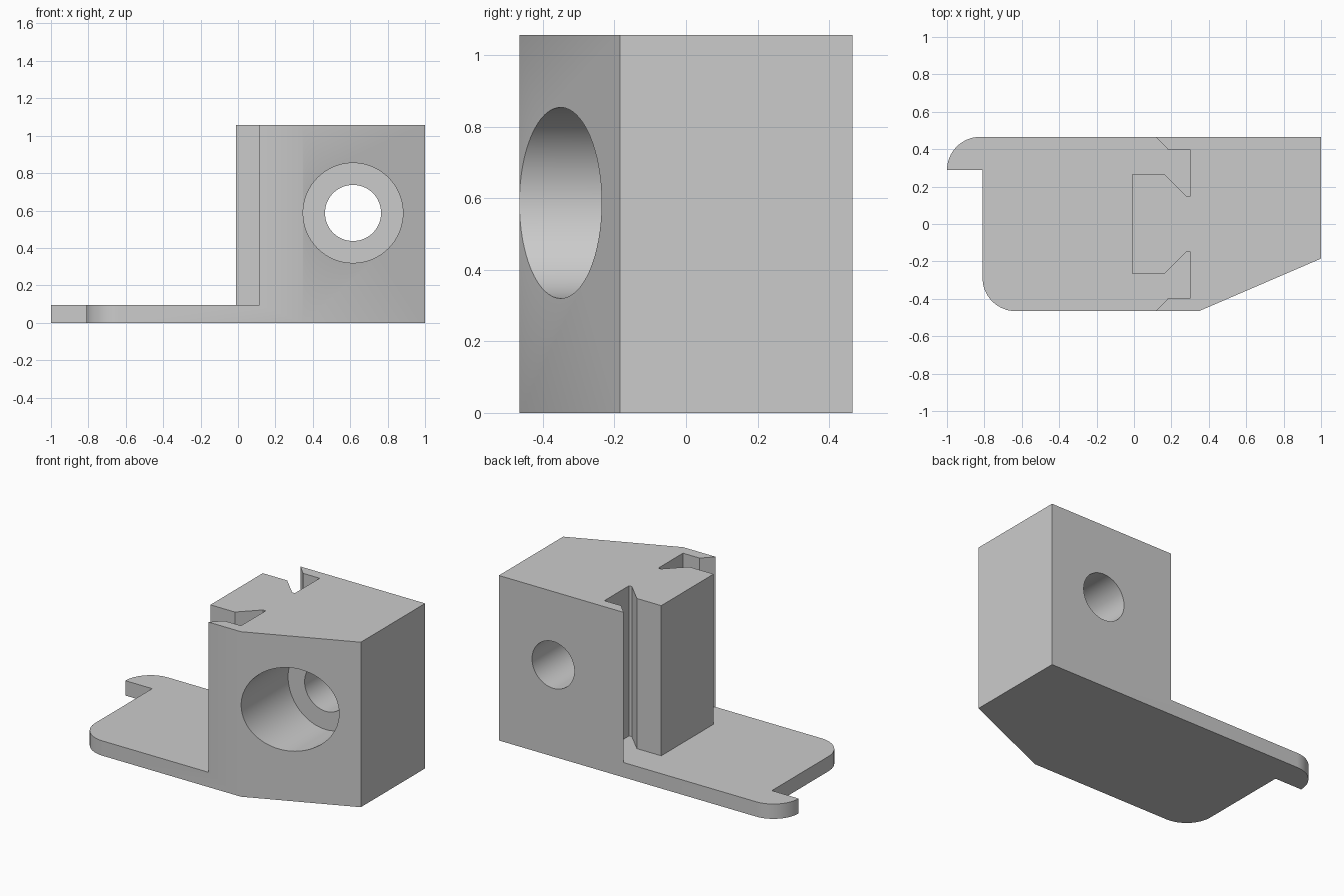
import bpy, bmesh
from math import sin, cos, radians, pi

cube = bpy.data.objects.get("Cube")
if cube:
    bpy.data.objects.remove(cube, do_unlink=True)

grey = bpy.data.materials.new("plain grey")
grey.use_nodes = True
COLOUR = (0.6, 0.6, 0.6, 1)
grey.diffuse_color = COLOUR
grey.node_tree.nodes["Principled BSDF"].inputs["Base Color"].default_value = COLOUR

HALF, HEIGHT, PLATE = 0.466, 1.057, 0.095


def arc(cx, cy, r, start, end, steps=16):
    angles = [radians(start + (end - start) * i / steps) for i in range(steps + 1)]
    return [(cx + r * cos(a), cy + r * sin(a)) for a in angles]


def prism(name, outline, z0, z1):
    """Extrude a flat outline from z0 up to z1."""
    bm = bmesh.new()
    face = bm.faces.new([bm.verts.new((x, y, z0)) for x, y in outline])
    moved = bmesh.ops.extrude_face_region(bm, geom=[face])["geom"]
    verts = [v for v in moved if isinstance(v, bmesh.types.BMVert)]
    bmesh.ops.translate(bm, verts=verts, vec=(0, 0, z1 - z0))
    bmesh.ops.recalc_face_normals(bm, faces=bm.faces)
    mesh = bpy.data.meshes.new(name)
    bm.to_mesh(mesh)
    bm.free()
    mesh.materials.append(grey)
    obj = bpy.data.objects.new(name, mesh)
    bpy.context.collection.objects.link(obj)
    return obj


def bore(name, radius, y0, y1):
    """Cylinder along y used to cut the bolt hole."""
    bpy.ops.mesh.primitive_cylinder_add(vertices=64, radius=radius, depth=y1 - y0,
                                        location=(0.615, (y0 + y1) / 2, 0.587),
                                        rotation=(pi / 2, 0, 0))
    obj = bpy.context.object
    obj.name = name
    obj.data.materials.append(grey)
    return obj


def apply_boolean(target, other, operation):
    mod = target.modifiers.new(operation, 'BOOLEAN')
    mod.operation, mod.solver, mod.object = operation, 'EXACT', other
    bpy.context.view_layer.objects.active = target
    bpy.ops.object.modifier_apply(modifier=mod.name)
    bpy.data.objects.remove(other, do_unlink=True)


# Full footprint: hooked rear corner, rounded front corner, slanted right front
footprint = [(1, HALF)]
footprint += arc(-0.822, 0.288, 0.178, 90, 180)
footprint += [(-0.81, 0.288)]
footprint += arc(-0.632, -0.288, 0.178, 180, 270)
footprint += [(0.347, -HALF), (1, -0.185)]
bracket = prism("bracket", footprint, 0, HEIGHT)

# Remove everything left of the block's keyed edge, above the base plate
key = [(0.116, HALF), (0.182, 0.398), (0.3, 0.398), (0.3, 0.148),
       (0.28, 0.148), (0.163, 0.265), (-0.01, 0.265)]
edge = key + [(x, -y) for x, y in reversed(key)]
clearance = [(-1.2, 0.6), (0.116, 0.6)] + edge + [(0.116, -0.6), (-1.2, -0.6)]
apply_boolean(bracket, prism("clearance_cutter", clearance, PLATE, 1.3), 'DIFFERENCE')

# Counterbored bolt hole, front to back
apply_boolean(bracket, bore("counterbore_cutter", 0.267, -0.8, 0.01), 'DIFFERENCE')
apply_boolean(bracket, bore("bolt_hole_cutter", 0.15, -0.8, 0.8), 'DIFFERENCE')

bpy.ops.object.select_all(action='DESELECT')
bracket.select_set(True)
bpy.context.view_layer.objects.active = bracket
bpy.ops.object.shade_smooth_by_angle(angle=radians(25))
